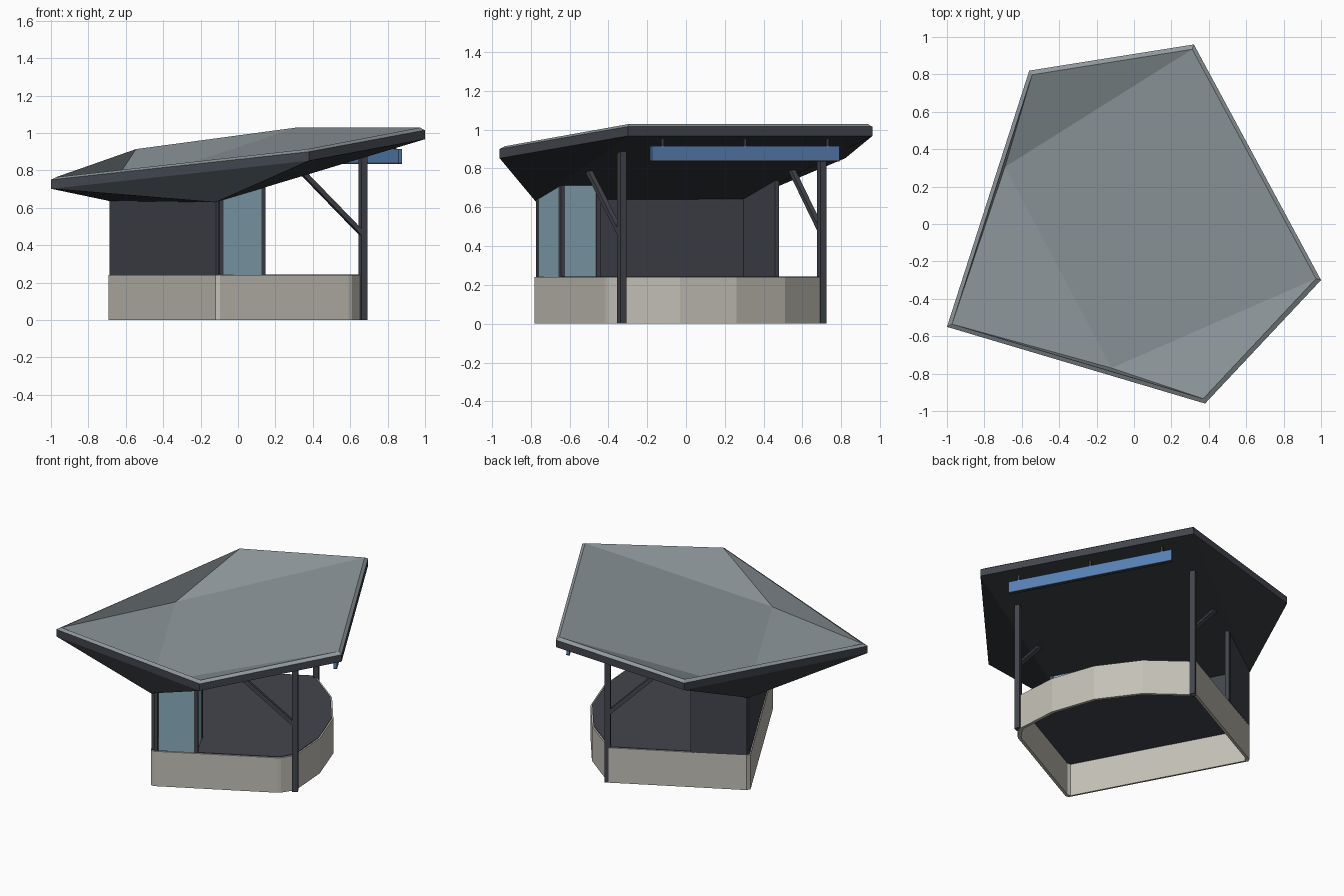
import bpy, bmesh
from mathutils import Vector
from mathutils.geometry import normal

if "Cube" in bpy.data.objects:
    bpy.data.objects.remove(bpy.data.objects["Cube"])


def material(name, rgb):
    m = bpy.data.materials.new(name)
    m.diffuse_color = (*rgb, 1)
    m.use_nodes = True
    m.node_tree.nodes["Principled BSDF"].inputs["Base Color"].default_value = m.diffuse_color
    return m


ROOF = material("roof_grey", (0.27, 0.31, 0.33))
DARK = material("dark_metal", (0.055, 0.06, 0.075))
UNDER = material("soffit_dark", (0.03, 0.034, 0.04))
STONE = material("pale_stone", (0.55, 0.53, 0.47))
GLASS = material("glass_blue", (0.25, 0.40, 0.49))
BLUE = material("sign_blue", (0.09, 0.22, 0.46))


def mesh(name, verts, faces, mats, ids=None):
    bm = bmesh.new()
    vs = [bm.verts.new(v) for v in verts]
    for i, f in enumerate(faces):
        face = bm.faces.new([vs[k] for k in f])
        face.material_index = ids[i] if ids else 0
    bmesh.ops.recalc_face_normals(bm, faces=bm.faces)
    me = bpy.data.meshes.new(name)
    bm.to_mesh(me)
    bm.free()
    for m in mats:
        me.materials.append(m)
    ob = bpy.data.objects.new(name, me)
    bpy.context.collection.objects.link(ob)
    return ob


# roof: five-cornered folded plate, outer edge plus two low fold points
rim = [(-1, -.55, .75), (.38, -.96, .90), (1, -.30, 1.015), (.32, .96, 1.015), (-.56, .82, .90)]
fold_p, fold_q = (-.69, .305, .695), (-.12, -.77, .70)
low_p, low_q = (-.69, .305, .637), (-.12, -.775, .63)
drop = .048
bottom = [(x, y, z - drop) for x, y, z in rim]
top = [(x * .973, y * .973, z + .014) for x, y, z in rim]
verts = bottom + rim + top + [fold_p, fold_q, low_p, low_q]


def plate(o, p, q):
    a, b, c, d, e = range(o, o + 5)
    return [(a, q, p), (p, q, c, d), (a, p, e), (e, p, d), (a, b, q), (q, b, c)]


faces, ids = [], []
for i in range(5):
    j = (i + 1) % 5
    faces += [(i, j, 5 + j, 5 + i), (5 + i, 5 + j, 10 + j, 10 + i)]
    ids += [1, 0]
faces += plate(10, 15, 16) + plate(0, 17, 18)
ids += [0] * 6 + [2] * 6
mesh("folded_roof", verts, faces, [ROOF, DARK, UNDER], ids)

# underside plane, used to fit walls and posts to the roof
n = normal([Vector(low_p), Vector(low_q), Vector(bottom[2])])


def soffit(x, y):
    return low_q[2] - (n.x * (x - low_q[0]) + n.y * (y - low_q[1])) / n.z


def panel(name, p, q, thick, z0, mat, top0=None, top1=None):
    p, q = Vector(p), Vector(q)
    d = (q - p).normalized()
    s = Vector((-d.y, d.x)) * thick / 2
    tops = [soffit(*p) + .004 if top0 is None else top0,
            soffit(*q) + .004 if top1 is None else top1]
    base = [p - s, q - s, q + s, p + s]
    hs = [tops[0], tops[1], tops[1], tops[0]]
    vs = [(v.x, v.y, z0) for v in base] + [(v.x, v.y, h) for v, h in zip(base, hs)]
    fs = [(0, 1, 2, 3), (4, 5, 6, 7)] + [(i, (i + 1) % 4, 4 + (i + 1) % 4, 4 + i) for i in range(4)]
    return mesh(name, vs, fs, [mat])


def post(name, x, y, z0, w, direction=(.88, .47), top_z=None):
    d = Vector(direction).normalized() * w / 2
    c = Vector((x, y))
    h = soffit(x, y) + .01 if top_z is None else top_z
    panel(name, c - d, c + d, w, z0, DARK, h, h)


# stone plinth: hollow ring with one bowed side, and thin dark deck
plan = [(-.12, -.778), (-.095, -.78), (.59, -.42), (.61, -.405), (.665, -.32), (.645, -.03),
        (.545, .26), (.36, .51), (.09, .715), (.025, .68), (-.68, .31), (-.692, .285)]
cx, cy = -.03, -.03
inner = [(cx + (x - cx) * .97, cy + (y - cy) * .97) for x, y in plan]
N = len(plan)
H = .24
verts = [(x, y, z) for ring in (plan, inner) for z in (0, H) for x, y in ring]
faces = []
for i in range(N):
    j = (i + 1) % N
    for a, b in ((0, N), (2 * N, 3 * N), (0, 2 * N), (N, 3 * N)):
        faces.append((a + i, a + j, b + j, b + i))
mesh("stone_plinth", verts, faces, [STONE])
deck = [(cx + (x - cx) * .985, cy + (y - cy) * .985) for x, y in plan]
verts = [(x, y, z) for z in (H - .015, H + .004) for x, y in deck]
faces = [tuple(range(N)), tuple(range(N, 2 * N))]
faces += [(i, (i + 1) % N, N + (i + 1) % N, N + i) for i in range(N)]
mesh("deck", verts, faces, [DARK])

# solid walls on the low side
corner_f, corner_b = (-.11, -.765), (-.677, .30)
panel("side_wall", corner_f, corner_b, .02, H, DARK)
panel("back_wall", corner_b, (-.37, .465), .02, H, DARK)
post("back_wall_post", -.375, .463, H, .025)

# glazed corner with slim mullions
panel("front_glass", (-.08, -.752), (.13, -.643), .016, H, GLASS)
panel("return_glass", (.13, -.64), (.035, -.46), .016, H, GLASS)
for name, x, y in (("corner_mullion", -.095, -.757), ("front_mullion", .13, -.64),
                   ("return_mullion", .035, -.455)):
    post(name, x, y, H, .024)

# open-side posts with diagonal braces up to the roof
post("right_post", .668, -.33, 0, .036)
post("rear_post", .105, .70, 0, .036)


def brace(name, a, b, w=.026):
    a, b = Vector(a), Vector(b)
    bpy.ops.mesh.primitive_cube_add(size=1, location=(a + b) / 2)
    ob = bpy.context.object
    ob.name = name
    ob.scale = (w, w, (b - a).length)
    ob.rotation_euler = (b - a).to_track_quat('Z', 'Y').to_euler()
    ob.data.materials.append(DARK)


brace("right_brace", (.665, -.335, .46), (.35, -.50, .785))
brace("rear_brace", (.105, .70, .47), (-.20, .545, .79))

# hanging blue board under the high edge
s0, s1 = Vector((.868, -.18)), Vector((.35, .785))
panel("hanging_board", s0, s1, .02, .842, BLUE, .915, .915)
panel("board_bottom_trim", s0, s1, .022, .835, DARK, .842, .842)
for i, t in enumerate((.06, .5, .94)):
    c = s0.lerp(s1, t)
    post(f"board_hanger_{i}", c.x, c.y, .91, .014)
